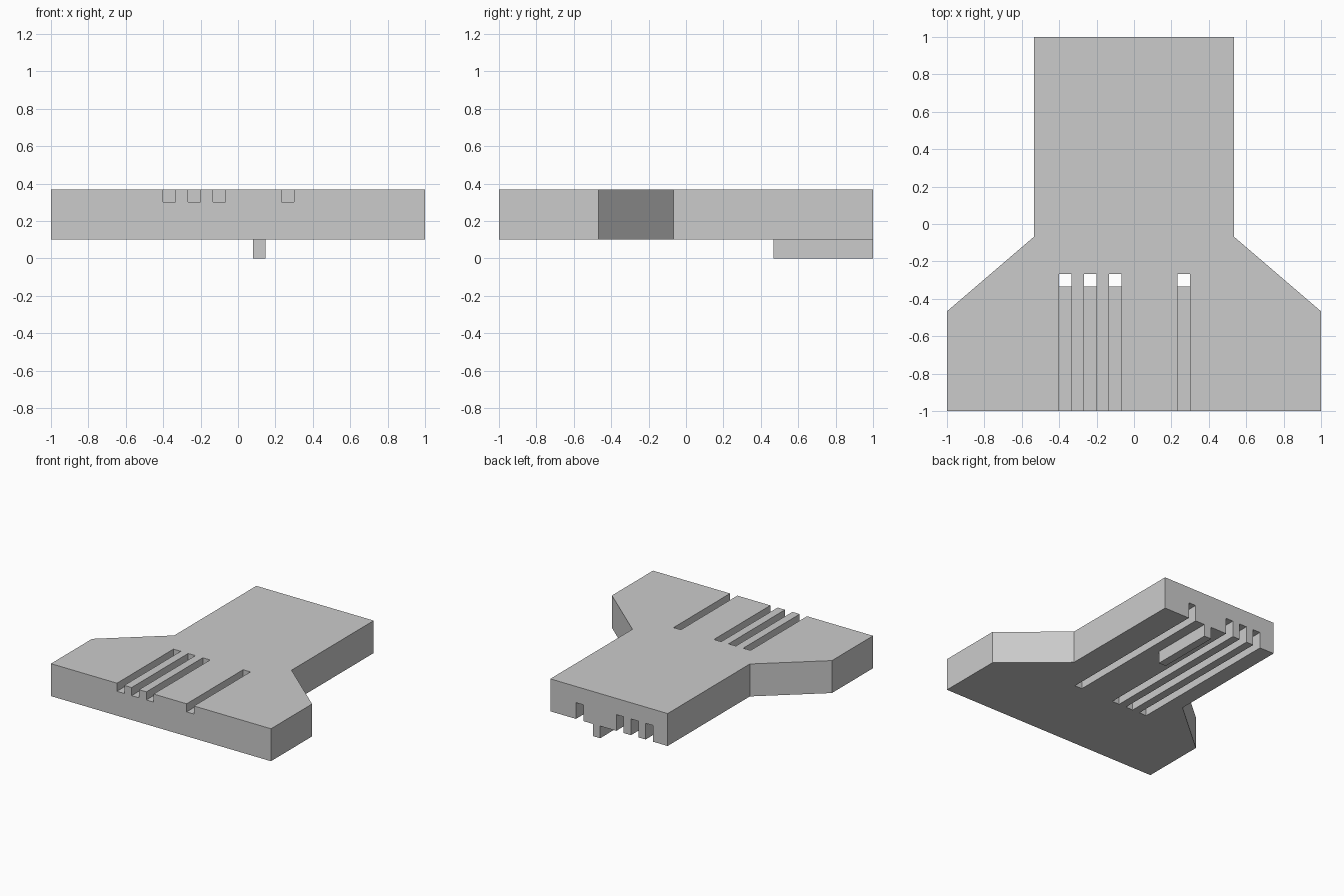
import bpy
import bmesh
from mathutils import Vector

U = 1 / 15  # design unit: the plate is 30 units long

cube = bpy.data.objects.get("Cube")
if cube:
    bpy.data.objects.remove(cube, do_unlink=True)

grey = bpy.data.materials.new("plain_grey")
grey.use_nodes = True
grey.diffuse_color = (0.6, 0.6, 0.6, 1)
grey.node_tree.nodes["Principled BSDF"].inputs["Base Color"].default_value = (0.6, 0.6, 0.6, 1)


def prism(name, points, sweep):
    """Extrude a flat outline (in design units) along the sweep vector."""
    bm = bmesh.new()
    face = bm.faces.new([bm.verts.new(Vector(p) * U) for p in points])
    top = bmesh.ops.extrude_face_region(bm, geom=[face])["geom"]
    moved = [v for v in top if isinstance(v, bmesh.types.BMVert)]
    bmesh.ops.translate(bm, verts=moved, vec=Vector(sweep) * U)
    bmesh.ops.recalc_face_normals(bm, faces=bm.faces)
    mesh = bpy.data.meshes.new(name)
    bm.to_mesh(mesh)
    bm.free()
    mesh.materials.append(grey)
    obj = bpy.data.objects.new(name, mesh)
    bpy.context.collection.objects.link(obj)
    return obj


# Flared plate, mirrored from its left half outline
half = [(15, -15), (15, -7), (8, -1), (8, 15)]
outline = half + [(-x, y) for x, y in reversed(half)]
plate = prism("flared_plate", [(x, y, 1.5) for x, y in outline], (0, 0, 4))

# Channels: a top groove drops through a shaft into a deeper bottom groove
channel = [(-16, 6), (-16, 4.5), (-5, 4.5), (-5, 1),
           (16, 1), (16, 3.5), (-4, 3.5), (-4, 6)]
for left in (-6, -4, -2, 3.5):
    cutter = prism("channel_cutter", [(left, y, z) for y, z in channel], (1, 0, 0))
    cutter.hide_render = True
    cut = plate.modifiers.new("channel", "BOOLEAN")
    cut.operation = "DIFFERENCE"
    cut.solver = "EXACT"
    cut.object = cutter
    bpy.context.view_layer.objects.active = plate
    bpy.ops.object.modifier_apply(modifier=cut.name)
    bpy.data.objects.remove(cutter, do_unlink=True)

# Rib under the narrow end
prism("bottom_rib", [(1.2, 7, 0), (2.2, 7, 0), (2.2, 15, 0), (1.2, 15, 0)], (0, 0, 1.5))
